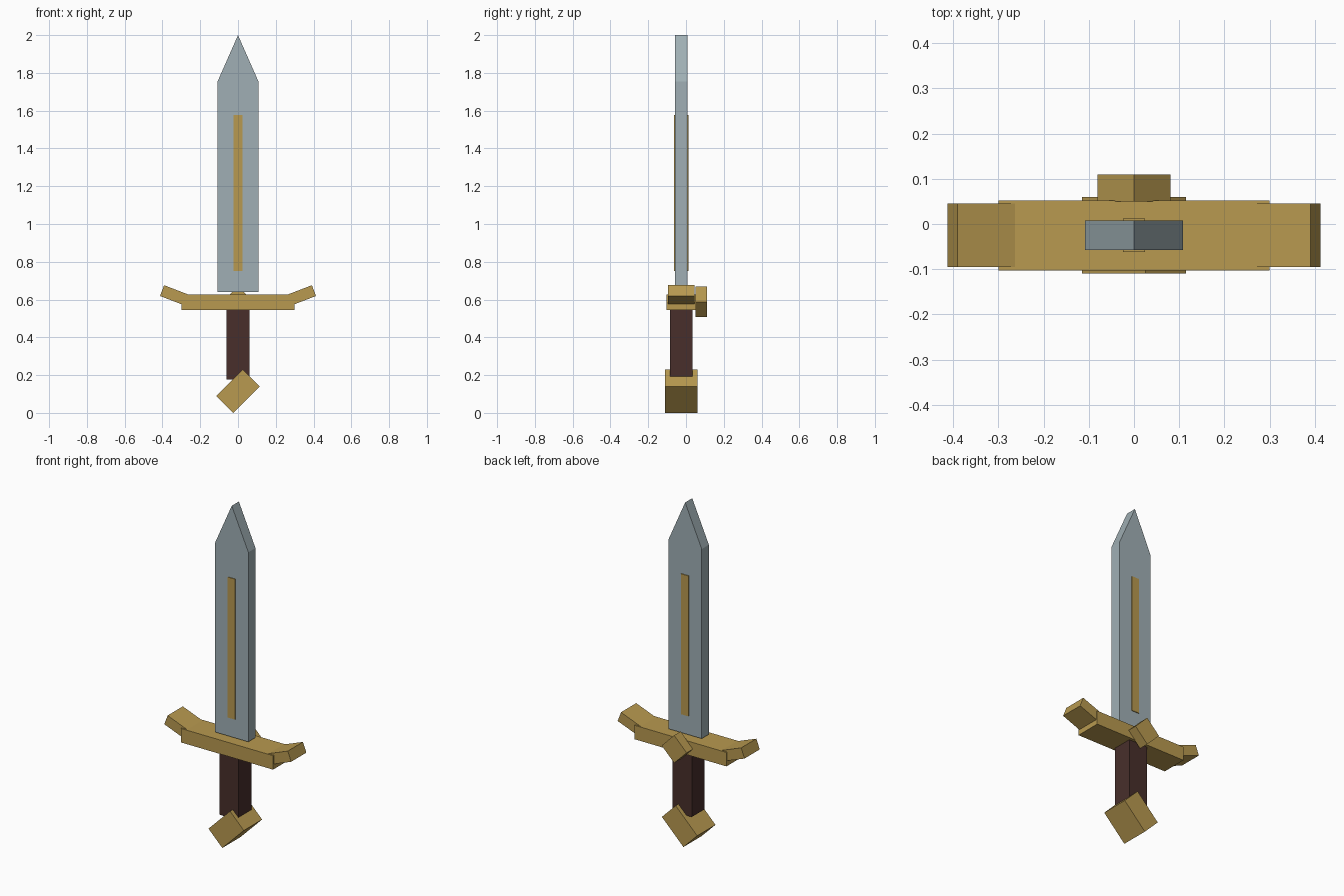
import bpy
from math import radians
from mathutils import Matrix, Vector

if "Cube" in bpy.data.objects:
    bpy.data.objects.remove(bpy.data.objects["Cube"])

YC = -0.025  # depth centre of the main body


def material(name, rgb):
    m = bpy.data.materials.new(name)
    m.diffuse_color = (*rgb, 1)
    m.use_nodes = True
    m.node_tree.nodes["Principled BSDF"].inputs["Base Color"].default_value = m.diffuse_color
    return m


steel = material("steel", (0.35, 0.43, 0.46))
gold = material("gold", (0.48, 0.32, 0.08))
leather = material("leather", (0.065, 0.028, 0.024))


def prism(name, profile, y0, y1, mat):
    """Extrude an anticlockwise (x, z) profile from y0 to y1."""
    n = len(profile)
    verts = [(x, y, z) for y in (y0, y1) for x, z in profile]
    faces = [tuple(range(n)), tuple(reversed(range(n, 2 * n)))]
    faces += [(i, i + n, (i + 1) % n + n, (i + 1) % n) for i in range(n)]
    mesh = bpy.data.meshes.new(name)
    mesh.from_pydata(verts, [], faces)
    mesh.materials.append(mat)
    obj = bpy.data.objects.new(name, mesh)
    bpy.context.collection.objects.link(obj)
    return obj


def box(name, cx, cz, w, h, y0, y1, mat, angle=0):
    """Box turned by angle degrees in the front plane."""
    rot = Matrix.Rotation(radians(angle), 2)
    corners = [(-w, -h), (w, -h), (w, h), (-w, h)]
    pts = [Vector((cx, cz)) + rot @ Vector(c) / 2 for c in corners]
    return prism(name, pts, y0, y1, mat)


# Blade with pointed tip
prism("blade", [(-0.108, 0.64), (0.108, 0.64), (0.108, 1.755), (0, 2.0), (-0.108, 1.755)],
      YC - 0.033, YC + 0.033, steel)

# Gold strip, slightly proud of both blade faces
box("blade_inlay", 0, 1.163, 0.048, 0.826, YC - 0.0375, YC + 0.0375, gold)

# Crossguard bar and its two upswept ends
box("guard_bar", 0, 0.586, 0.6, 0.082, YC - 0.0775, YC + 0.0775, gold)
for side, label in ((1, "right"), (-1, "left")):
    box("guard_tip_" + label, side * 0.332, 0.6205, 0.15, 0.061,
        YC - 0.0705, YC + 0.0705, gold, side * 21)

# Diamond stud on the back of the guard
box("guard_stud", 0, 0.588, 0.115, 0.115, 0.05, 0.11, gold, 45)

# Grip
box("grip", 0, 0.363, 0.124, 0.372, YC - 0.06, YC + 0.06, leather)

# Tilted pommel block
box("pommel", 0, 0.115, 0.198, 0.127, YC - 0.085, YC + 0.085, gold, 45)
